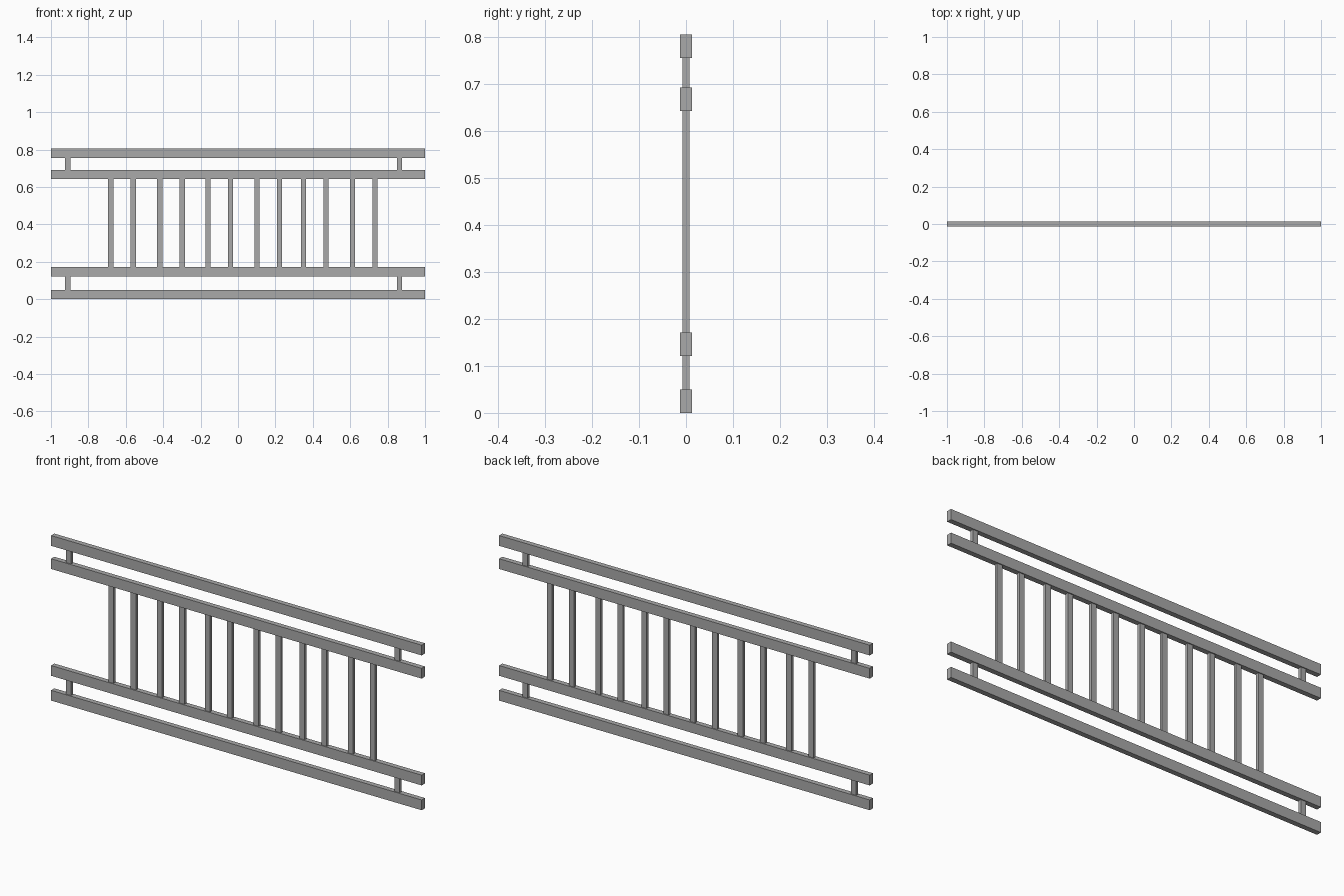
import bpy

if "Cube" in bpy.data.objects:
    bpy.data.objects.remove(bpy.data.objects["Cube"], do_unlink=True)

grey = bpy.data.materials.new("grey_metal")
grey.use_nodes = True
colour = (0.40, 0.40, 0.40, 1)
grey.diffuse_color = colour
grey.node_tree.nodes["Principled BSDF"].inputs["Base Color"].default_value = colour


def bar(name, x, z_low, z_high, width, depth):
    """Box bar centred on y = 0, spanning z_low to z_high."""
    bpy.ops.mesh.primitive_cube_add(size=1, location=(x, 0, (z_low + z_high) / 2))
    ob = bpy.context.object
    ob.name = name
    ob.scale = (width, depth, z_high - z_low)
    bpy.ops.object.transform_apply(location=False, rotation=False, scale=True)
    ob.data.materials.append(grey)
    return ob


RAIL_H, RAIL_D = 0.05, 0.025
POST_W, POST_D = 0.028, 0.015
rails = {"bottom_rail": 0, "lower_rail": 0.121, "upper_rail": 0.642, "top_rail": 0.755}

# Four long horizontal rails
for name, z in rails.items():
    bar(name, 0, z, z + RAIL_H, 2, RAIL_D)

# Short spacers joining each pair of rails
for side, x in (("right", -0.91), ("left", 0.863)):
    bar(f"lower_spacer_{side}", x, RAIL_H, rails["lower_rail"], POST_W, POST_D)
    bar(f"upper_spacer_{side}", x, rails["upper_rail"] + RAIL_H, rails["top_rail"], POST_W, POST_D)

# Balusters set in pairs between the middle rails
for i, x in enumerate((-0.68, -0.418, -0.16, 0.102, 0.35, 0.612)):
    for j, offset in enumerate((0, 0.12)):
        bar(f"baluster_{2 * i + j + 1}", x + offset, rails["lower_rail"] + RAIL_H,
            rails["upper_rail"], POST_W, POST_D)
